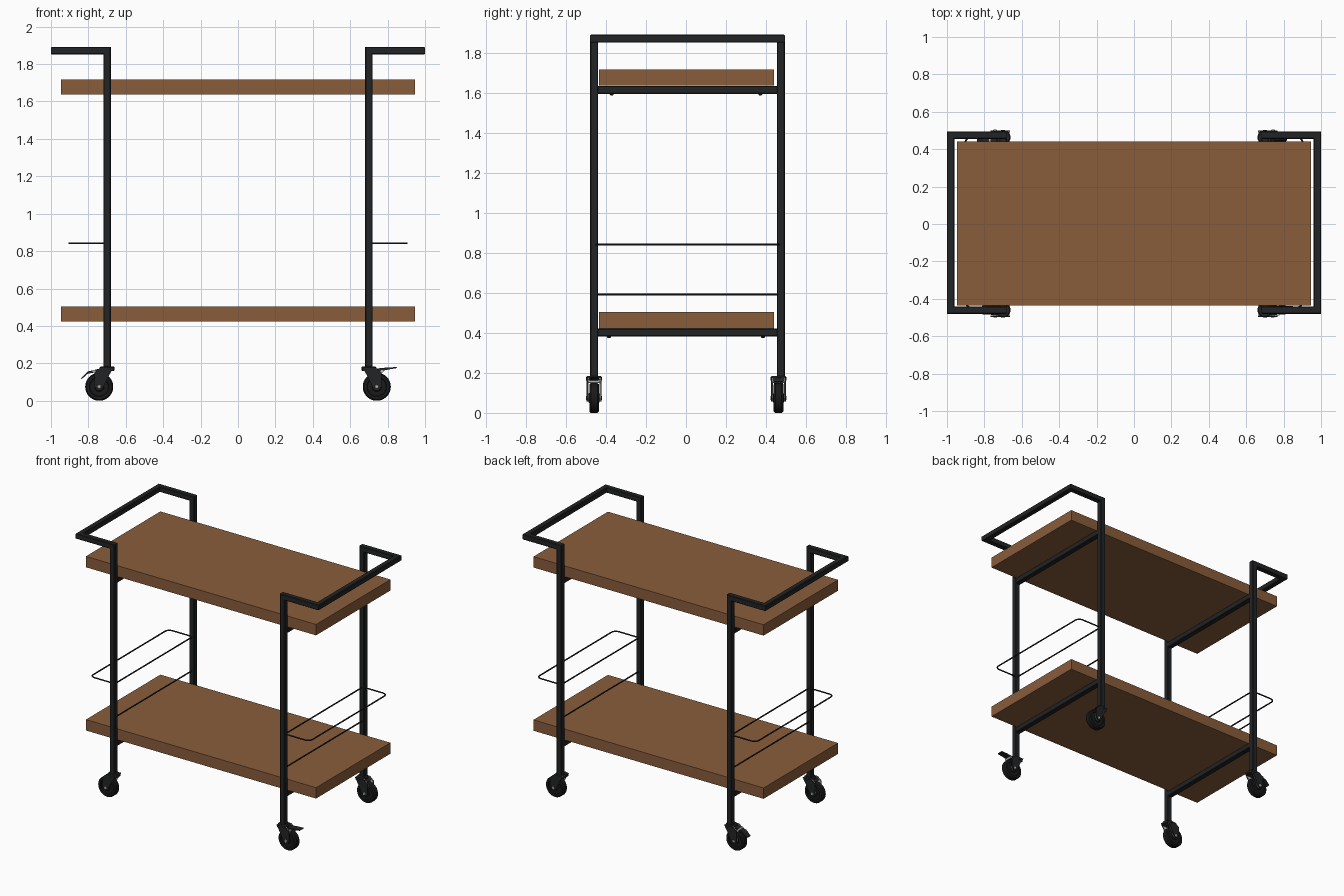
import bpy, bmesh, math
from mathutils import Vector

if "Cube" in bpy.data.objects:
    bpy.data.objects.remove(bpy.data.objects["Cube"])


def material(name, rgb):
    m = bpy.data.materials.new(name)
    m.diffuse_color = (*rgb, 1)
    m.use_nodes = True
    m.node_tree.nodes["Principled BSDF"].inputs["Base Color"].default_value = m.diffuse_color
    return m


WOOD = material("brown wood", (0.25, 0.11, 0.044))
FRAME = material("black metal", (0.016, 0.017, 0.018))
RUBBER = material("black rubber", (0.010, 0.010, 0.011))
STEEL = material("light steel", (0.5, 0.5, 0.5))


def finish(bm, name, mat, smooth=False):
    bmesh.ops.recalc_face_normals(bm, faces=bm.faces)
    me = bpy.data.meshes.new(name)
    bm.to_mesh(me)
    bm.free()
    me.materials.append(mat)
    ob = bpy.data.objects.new(name, me)
    bpy.context.collection.objects.link(ob)
    if smooth:
        bpy.ops.object.select_all(action='DESELECT')
        ob.select_set(True)
        bpy.context.view_layer.objects.active = ob
        bpy.ops.object.shade_smooth_by_angle(angle=math.radians(35))
    return ob


def box(name, lo, hi, mat):
    bm = bmesh.new()
    bmesh.ops.create_cube(bm, size=1)
    for v in bm.verts:
        v.co = [l + (c + 0.5) * (h - l) for l, h, c in zip(lo, hi, v.co)]
    return finish(bm, name, mat)


def sweep(name, path, section, mat, closed=False, smooth=False):
    """Sweep a 2D section along a path with mitred joints."""
    pts = [Vector(p) for p in path]
    n = len(pts)
    d = [(pts[(i + 1) % n] - pts[i]).normalized() for i in range(n)]
    first = d[0]
    u = first.cross(Vector((0, 1, 0)) if abs(first.y) < 0.9 else Vector((0, 0, 1))).normalized()
    w = first.cross(u)
    ring = [pts[0] + u * a + w * b for a, b in section]
    bm = bmesh.new()
    rings = []
    for i in range(n):
        into = d[i - 1] if i else first
        if closed:
            plane = d[i - 1] + d[i]
        else:
            plane = first if i == 0 else d[i - 1] if i == n - 1 else d[i - 1] + d[i]
        ring = [p + into * ((pts[i] - p).dot(plane) / into.dot(plane)) for p in ring]
        rings.append([bm.verts.new(p) for p in ring])
    k = len(section)
    for i in range(n if closed else n - 1):
        a, b = rings[i], rings[(i + 1) % n]
        for j in range(k):
            bm.faces.new((a[j], a[(j + 1) % k], b[(j + 1) % k], b[j]))
    if not closed:
        bm.faces.new(rings[0])
        bm.faces.new(rings[-1])
    return finish(bm, name, mat, smooth)


def lathe(name, centre, profile, axis, mat, seg=32):
    """Spin (radius, offset) points about the y or z axis."""
    bm = bmesh.new()
    rings = []
    for r, h in profile:
        ring = []
        for i in range(seg):
            t = 2 * math.pi * i / seg
            c, s = r * math.cos(t), r * math.sin(t)
            co = (c, h, s) if axis == 'y' else (c, s, h)
            ring.append(bm.verts.new(Vector(centre) + Vector(co)))
        rings.append(ring)
    for a, b in zip(rings, rings[1:]):
        for j in range(seg):
            bm.faces.new((a[j], a[(j + 1) % seg], b[(j + 1) % seg], b[j]))
    bm.faces.new(rings[0])
    bm.faces.new(rings[-1])
    return finish(bm, name, mat, True)


def plate(name, outline, y0, y1, mat):
    """Extrude an x-z outline between two y values."""
    bm = bmesh.new()
    a = [bm.verts.new((x, y0, z)) for x, z in outline]
    b = [bm.verts.new((x, y1, z)) for x, z in outline]
    bm.faces.new(a)
    bm.faces.new(b)
    for j in range(len(a)):
        k = (j + 1) % len(a)
        bm.faces.new((a[j], a[k], b[k], b[j]))
    return finish(bm, name, mat)


H, C = 0.02, 0.016
TUBE = [(H, -C), (H, C), (C, H), (-C, H), (-H, C), (-H, -C), (-C, -H), (C, -H)]
WIRE = [(0.005 * math.cos(t * math.pi / 4), 0.005 * math.sin(t * math.pi / 4)) for t in range(8)]
YF, YB, X = -0.46, 0.475, 0.70

# Wooden shelves
for name, z in (("lower_shelf", 0.423), ("upper_shelf", 1.637)):
    box(name, (-0.947, -0.435, z), (0.947, 0.44, z + 0.081), WOOD)


def caster(tag, s, y, lever):
    px = lambda x: s * (X + x)
    cx, cz = px(0.042), 0.075
    # Tyre with recessed sides, and hub
    lathe(tag + "_tyre", (cx, y, cz),
          [(0.05, -0.016), (0.053, -0.024), (0.068, -0.024), (0.075, -0.016),
           (0.075, 0.016), (0.068, 0.024), (0.053, 0.024), (0.05, 0.016)], 'y', RUBBER, 40)
    lathe(tag + "_hub", (cx, y, cz),
          [(0.022, -0.027), (0.026, -0.023), (0.026, 0.023), (0.022, 0.027)], 'y', FRAME, 24)
    lathe(tag + "_axle", (cx, y, cz),
          [(0.008, -0.041), (0.011, -0.038), (0.011, 0.038), (0.008, 0.041)], 'y', STEEL, 16)
    # Swivel head
    lathe(tag + "_swivel", (px(0), y, 0),
          [(0.034, 0.158), (0.04, 0.163), (0.04, 0.178), (0.034, 0.184)], 'z', FRAME)
    # Fork cheeks with a steel inner lining
    outline = [(px(a), b) for a, b in ((-0.036, 0.178), (0.036, 0.178), (0.068, 0.15), (0.066, 0.075),
                                       (0.054, 0.056), (0.032, 0.056), (0.02, 0.075), (-0.01, 0.135))]
    for side in (-1, 1):
        plate(tag + "_fork_cheek", outline, y + side * 0.031, y + side * 0.038, FRAME)
        plate(tag + "_fork_lining", outline, y + side * 0.028, y + side * 0.031, STEEL)
    plate(tag + "_fork_bridge", [(px(a), b) for a, b in
          ((-0.034, 0.158), (-0.034, 0.177), (0.036, 0.177), (0.055, 0.158))], y - 0.031, y + 0.031, FRAME)
    # Brake lever, raised or pressed down
    if lever:
        tip = ((0.10, 0.172), (0.15, 0.174)) if lever == "up" else ((0.105, 0.15), (0.14, 0.115))
        (ax, az), (bx, bz) = tip
        plate(tag + "_brake_lever", [(px(a), b) for a, b in
              ((0.04, 0.172), (ax, az + 0.006), (bx, bz + 0.006), (bx - 0.004, bz), (ax, az - 0.006), (0.045, 0.155))],
              y - 0.022, y + 0.022, FRAME)
        lathe(tag + "_brake_pin", (px(0.07), y, 0.158),
              [(0.008, -0.03), (0.008, 0.03)], 'y', STEEL, 12)


for s, end in ((-1, "left"), (1, "right")):
    x = s * X
    # Posts and handle in one bent tube
    sweep(end + "_post_frame", [(x, YF, 0.18), (x, YF, 1.872), (s * 0.98, YF, 1.872),
                                (s * 0.98, YB, 1.872), (x, YB, 1.872), (x, YB, 0.18)], TUBE, FRAME)
    # Bars carrying the shelves, with screws below
    for name, z, ys in (("lower", 0.402, 0.385), ("upper", 1.616, 0.372)):
        sweep(f"{end}_{name}_shelf_bar", [(x, YF + 0.02, z), (x, YB - 0.02, z)], TUBE, FRAME)
        for sy in (-1, 1):
            lathe(f"{end}_{name}_screw", (x, sy * ys, z - 0.02),
                  [(0.006, -0.007), (0.01, -0.003), (0.01, 0.002)], 'z', FRAME, 12)
    # Wire rack: closed loop with round outer corners, plus a low rail
    xo, r, z = s * 0.902, 0.035, 0.842
    y0, y1 = YF + 0.012, YB - 0.008
    loop = [(x, y0, z)]
    for yc, sign, angles in ((y0 + r, -1, range(5)), (y1 - r, 1, range(4, -1, -1))):
        for i in angles:
            t = i * math.pi / 8
            loop.append((xo - s * r + s * r * math.sin(t), yc + sign * r * math.cos(t), z))
    loop.append((x, y1, z))
    sweep(end + "_wire_rack", loop, WIRE, FRAME, closed=True, smooth=True)
    sweep(end + "_low_wire", [(x, YF, 0.592), (x, YB, 0.592)], WIRE, FRAME, smooth=True)
    # Casters, braked on one diagonal
    for y, row in ((-0.46, "front"), (0.463, "back")):
        lever = {("right", "front"): "up", ("left", "back"): "down"}.get((end, row))
        caster(f"{row}_{end}_caster", s, y, lever)
